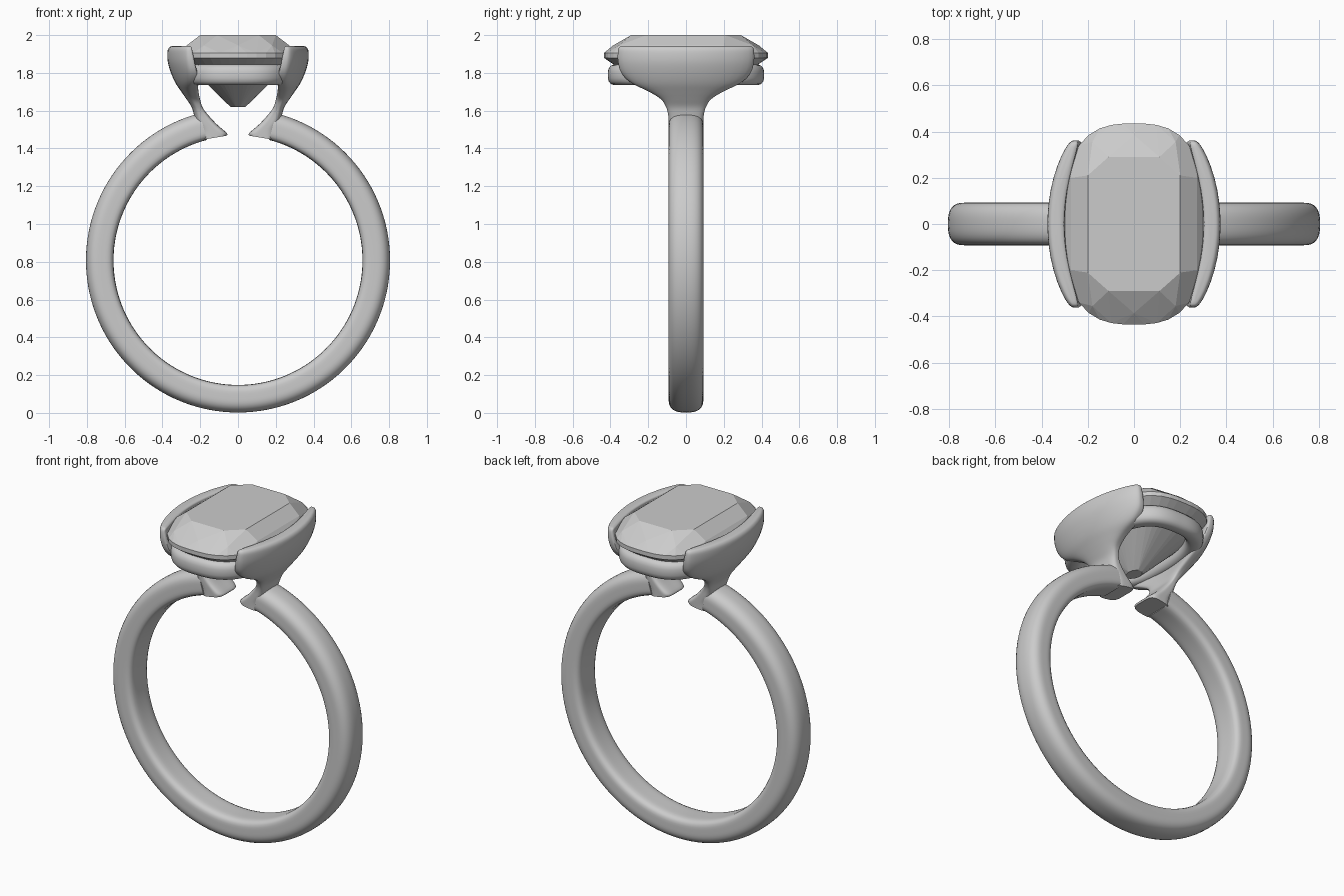
import bpy, bmesh
from math import cos, sin, pi, radians

cube = bpy.data.objects.get("Cube")
if cube:
    bpy.data.objects.remove(cube)

metal = bpy.data.materials.new("light_grey")
metal.use_nodes = True
GREY = (0.6, 0.6, 0.6, 1)
metal.diffuse_color = GREY
metal.node_tree.nodes["Principled BSDF"].inputs["Base Color"].default_value = GREY


def oval(a, b, n, count):
    """Points of a superellipse with half sizes a, b and squareness n."""
    pts = []
    for i in range(count):
        c, s = cos(2 * pi * i / count), sin(2 * pi * i / count)
        k = (abs(c) ** n + abs(s) ** n) ** (-1 / n)
        pts.append((a * c * k, b * s * k))
    return pts


def finish(name, bm, smooth_angle=None):
    bmesh.ops.recalc_face_normals(bm, faces=bm.faces)
    mesh = bpy.data.meshes.new(name)
    bm.to_mesh(mesh)
    bm.free()
    mesh.materials.append(metal)
    obj = bpy.data.objects.new(name, mesh)
    bpy.context.collection.objects.link(obj)
    if smooth_angle:
        bpy.ops.object.select_all(action='DESELECT')
        obj.select_set(True)
        bpy.context.view_layer.objects.active = obj
        bpy.ops.object.shade_smooth_by_angle(angle=radians(smooth_angle))
    return obj


def loft(name, rings, closed=False):
    """Skin a row of equal rings, joined end to end or capped."""
    bm = bmesh.new()
    loops = [[bm.verts.new(p) for p in ring] for ring in rings]
    n = len(loops[0])
    pairs = list(zip(loops, loops[1:]))
    if closed:
        pairs.append((loops[-1], loops[0]))
    else:
        bm.faces.new(loops[0])
        bm.faces.new(loops[-1])
    for a, b in pairs:
        for i in range(n):
            j = (i + 1) % n
            bm.faces.new((a[i], a[j], b[j], b[i]))
    return finish(name, bm, 40)


# Open band: flatter inside, rounder outside
CENTRE, MID, HALF, GAP = 0.807, 0.732, 0.073, radians(14.5)
outer = [p for p in oval(HALF, 0.092, 2.7, 40) if p[0] >= -1e-6]
inner = [p for p in oval(HALF, 0.092, 5, 40) if p[0] < -1e-6]
section = [p for p in outer if p[1] >= 0] + inner + [p for p in outer if p[1] < 0]
rings = []
for i in range(121):
    t = GAP + (2 * pi - 2 * GAP) * i / 120
    rings.append([((MID + r) * sin(t), y, CENTRE + (MID + r) * cos(t)) for r, y in section])
loft("band", rings)

# Flared shoulder: inner x, inner z, outer x, outer z, half width
stations = [
    (0.318, 1.942, 0.345, 1.942, 0.335),
    (0.304, 1.936, 0.362, 1.937, 0.352),
    (0.300, 1.915, 0.373, 1.915, 0.360),
    (0.285, 1.86, 0.372, 1.86, 0.360),
    (0.262, 1.80, 0.355, 1.80, 0.342),
    (0.240, 1.75, 0.330, 1.745, 0.290),
    (0.218, 1.70, 0.300, 1.70, 0.195),
    (0.203, 1.66, 0.272, 1.66, 0.132),
    (0.190, 1.62, 0.246, 1.62, 0.106),
    (0.165, 1.585, 0.234, 1.58, 0.095),
    (0.115, 1.53, 0.225, 1.54, 0.092),
    (0.060, 1.482, 0.210, 1.50, 0.090),
    (0.060, 1.468, 0.200, 1.445, 0.088),
]


def blend(a, b, c, d, t):
    """Smooth curve between b and c."""
    return b + 0.5 * t * (c - a + t * (2 * a - 5 * b + 4 * c - d + t * (3 * (b - c) + d - a)))


rows = []
last = len(stations) - 1
for i in range(last):
    near = [stations[min(max(i + k, 0), last)] for k in (-1, 0, 1, 2)]
    for step in range(4):
        rows.append([blend(*vals, step / 4) for vals in zip(*near)])
rows.append(stations[-1])

rings = []
for xi, zi, xo, zo, w in rows:
    ring = []
    for u, y in oval(0.5, w, 3.6, 48):
        f = u + 0.5
        ring.append((xi + (xo - xi) * f - 0.62 * y * y, y, zi + (zo - zi) * f))
    rings.append(ring)
shoulder = loft("shoulders", rings)
shoulder.modifiers.new("Mirror", 'MIRROR').use_mirror_merge = False

# Rail under the stone
tube = oval(0.046, 0.055, 2.8, 20)
rings = []
for x, y in oval(1, 1, 2.7, 96):
    rings.append([(x * (0.25 + r), y * (0.368 + r), 1.79 + h) for r, h in tube])
loft("gallery_rail", rings, closed=True)

# Faceted cushion stone: hull of table, crown, girdle and culet points
points = []
for sx in (-1, 1):
    for sy in (-1, 1):
        for x, y, z in [(0.2, 0.21, 2.0), (0.11, 0.29, 2.0),
                        (0.272, 0.2, 1.945), (0.18, 0.355, 1.945)]:
            points.append((sx * x, sy * y, z))
points += [(0, s * 0.385, 1.946) for s in (-1, 1)]
for z in (1.905, 1.88):
    points += [(x, y, z) for x, y in oval(0.305, 0.435, 2.8, 40)]
points += [(x, y, 1.62) for x, y in oval(0.04, 0.055, 2, 10)]
bm = bmesh.new()
for p in points:
    bm.verts.new(p)
hull = bmesh.ops.convex_hull(bm, input=bm.verts)
loose = [v for v in bm.verts if not v.link_faces]
bmesh.ops.delete(bm, geom=loose, context='VERTS')
bmesh.ops.dissolve_limit(bm, angle_limit=radians(1), verts=bm.verts, edges=bm.edges)
finish("stone", bm)
